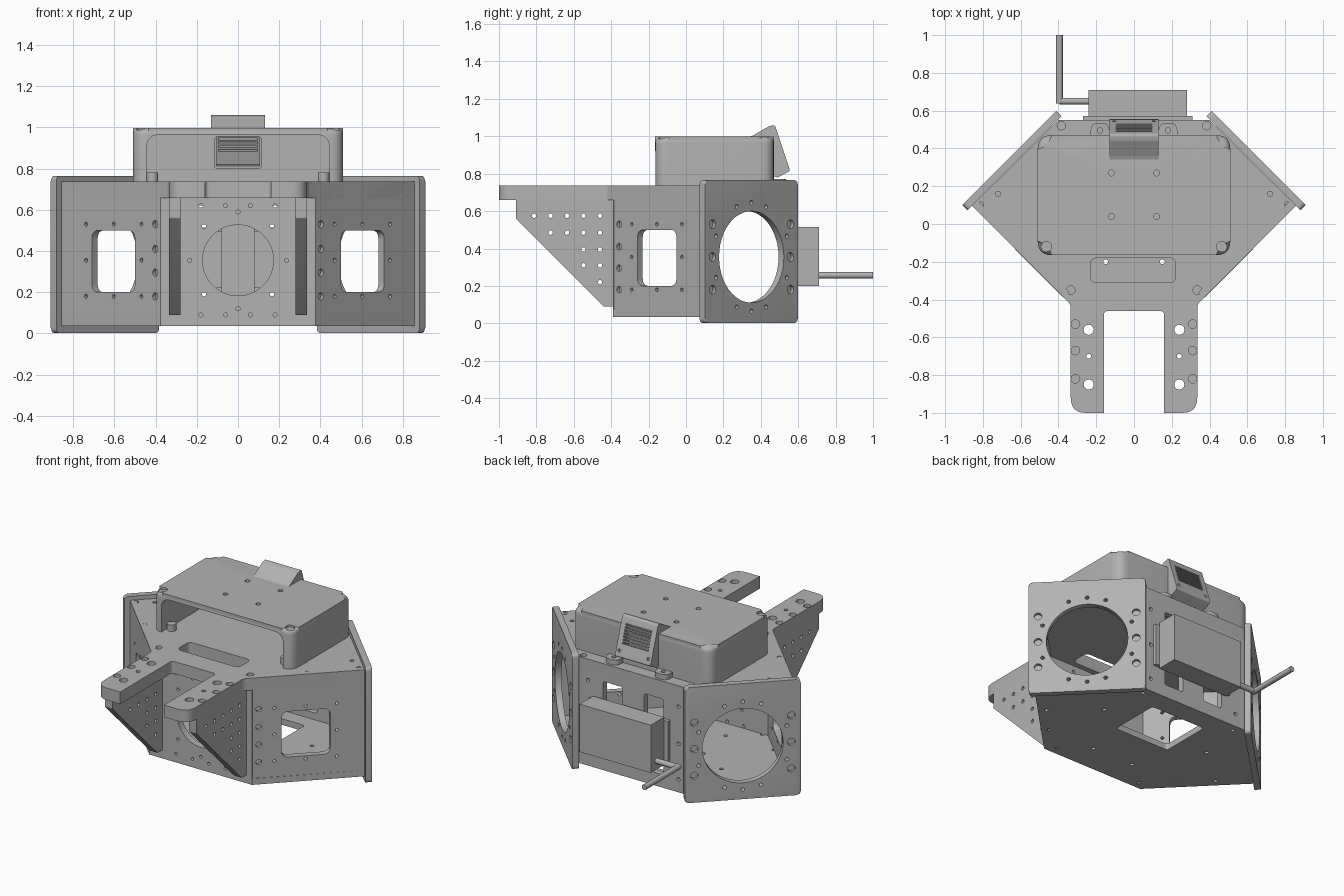
import bpy, bmesh, math
from mathutils import Vector, Matrix

if "Cube" in bpy.data.objects:
    bpy.data.objects.remove(bpy.data.objects["Cube"])

grey = bpy.data.materials.new("plain grey")
grey.use_nodes = True
grey.diffuse_color = (0.45, 0.45, 0.45, 1)
grey.node_tree.nodes["Principled BSDF"].inputs["Base Color"].default_value = (0.45, 0.45, 0.45, 1)

X, Y, Z = Vector((1, 0, 0)), Vector((0, 1, 0)), Vector((0, 0, 1))
D = math.sqrt(0.5)


def frame(origin, u, v):
    """Matrix whose local x, y run along u, v; local z is the outward normal."""
    m = Matrix((u, v, u.cross(v))).transposed().to_4x4()
    m.translation = Vector(origin)
    return m


def rounded(pts, n=6):
    """Polygon from (x, y, corner radius) entries."""
    out = []
    for i, (x, y, r) in enumerate(pts):
        p = Vector((x, y))
        if not r:
            out.append(p)
            continue
        a = (Vector(pts[i - 1][:2]) - p).normalized()
        b = (Vector(pts[(i + 1) % len(pts)][:2]) - p).normalized()
        d = r / math.tan(a.angle(b) / 2)
        for k in range(n + 1):
            t = k / n
            out.append(p + a * d * (1 - t) ** 2 + b * d * t ** 2)
    return out


def rect(x0, y0, x1, y1, r=0.0):
    return rounded([(x0, y0, r), (x1, y0, r), (x1, y1, r), (x0, y1, r)])


def disc(x, y, r):
    n = 48 if r > 0.1 else 12
    return [Vector((x + r * math.cos(k * math.tau / n), y + r * math.sin(k * math.tau / n)))
            for k in range(n)]


def add_prism(bm, pts, w0, w1, m=Matrix()):
    low = [bm.verts.new(m @ Vector((p.x, p.y, w0))) for p in pts]
    top = [bm.verts.new(m @ Vector((p.x, p.y, w1))) for p in pts]
    bm.faces.new(low[::-1])
    cap = bm.faces.new(top)
    for i in range(len(pts)):
        j = (i + 1) % len(pts)
        bm.faces.new((low[i], low[j], top[j], top[i]))
    return cap


def make_object(name, bm):
    bmesh.ops.recalc_face_normals(bm, faces=bm.faces[:])
    me = bpy.data.meshes.new(name)
    bm.to_mesh(me)
    bm.free()
    ob = bpy.data.objects.new(name, me)
    bpy.context.collection.objects.link(ob)
    return ob


def finish(ob):
    ob.data.materials.clear()
    ob.data.materials.append(grey)
    ob.data.shade_smooth()
    ob.data.set_sharp_from_angle(angle=math.radians(32))
    return ob


def cut(ob, cutter_bm):
    """Subtract a mesh from the object and keep the plain result."""
    cutter = make_object("cutter", cutter_bm)
    cutter.hide_render = True
    mod = ob.modifiers.new("cut", 'BOOLEAN')
    mod.object, mod.operation, mod.solver = cutter, 'DIFFERENCE', 'EXACT'
    bpy.context.view_layer.update()
    done = bpy.data.meshes.new_from_object(ob.evaluated_get(bpy.context.evaluated_depsgraph_get()))
    ob.modifiers.clear()
    ob.data = done
    bpy.data.objects.remove(cutter)


def panel(name, outline, depth, m, through=(), recess=(), bevel=0.0):
    """Flat part behind the frame plane, with through cuts and shallow screw recesses."""
    bm = bmesh.new()
    cap = add_prism(bm, outline, -depth, 0)
    if bevel:
        bmesh.ops.bevel(bm, geom=cap.edges[:], offset=bevel, segments=5, profile=0.5, affect='EDGES')
    ob = make_object(name, bm)
    if through or recess:
        bm = bmesh.new()
        for pts in through:
            add_prism(bm, pts, -depth - 0.05, 0.05)
        for x, y, r in recess:
            ring = disc(x, y, r)
            add_prism(bm, ring, -0.02, 0.05)
        cut(ob, bm)
    ob.data.transform(m)
    return finish(ob)


def mirror(ob, name):
    me = ob.data.copy()
    me.transform(Matrix.Scale(-1, 4, X))
    me.flip_normals()
    twin = bpy.data.objects.new(name, me)
    bpy.context.collection.objects.link(twin)
    return finish(twin)


# Top plate with the two forward arms
half = [(0.16, -1, 0), (0.335, -1, 0.08), (0.335, -0.425, 0.05), (0.857, 0.097, 0.02), (0.4, 0.55, 0.02)]
outline = half + [(-x, y, r) for x, y, r in half[::-1]] + [(-0.16, -0.46, 0.025), (0.16, -0.46, 0.025)]
cuts = [rect(-0.23, -0.31, 0.22, -0.18, 0.035)]
screws = []
for s in (1, -1):
    cuts += [disc(s * 0.24, y, r) for y, r in ((-0.56, 0.027), (-0.7, 0.013), (-0.85, 0.027))]
    cuts += [disc(s * 0.59, -0.13, 0.013), disc(s * 0.72, 0.16, 0.013)]
    screws += [(s * 0.31, y, 0.023) for y in (-0.53, -0.67, -0.82)]
    screws += [(s * 0.335, -0.35, 0.023), (s * 0.815, 0.1, 0.018), (s * 0.385, 0.52, 0.022)]
panel("top_plate", rounded(outline), 0.08, frame((0, 0, 0.738), X, Y), cuts, screws)

# Floor plate with a large access opening
floor = [(0.375, -0.39, 0), (0.857, 0.097, 0), (0.4, 0.55, 0)]
floor += [(-x, y, r) for x, y, r in floor[::-1]]
cuts = [rect(-0.2, 0.07, 0.2, 0.41, 0.02)]
for s in (1, -1):
    cuts += [disc(s * x, y, 0.013) for x, y in
             ((0.32, -0.34), (0.5, -0.2), (0.66, -0.03), (0.8, 0.1), (0.15, -0.2), (0.4, 0.2), (0.35, 0.5))]
panel("floor_plate", rounded(floor), 0.04, frame((0, 0, 0.075), X, Y), cuts)

# Front panel with round port
cuts = [disc(0, 0.355, 0.172), disc(0, 0.59, 0.01), disc(0, 0.12, 0.01)]
for s in (1, -1):
    cuts += [disc(s * x, z, 0.01) for x, z in
             ((0.06, 0.62), (0.06, 0.09), (0.18, 0.62), (0.18, 0.09), (0.165, 0.52), (0.165, 0.19), (0.235, 0.355))]
panel("front_panel", rect(-0.375, 0.036, 0.375, 0.66), 0.045, frame((0, -0.39, 0), X, Z), cuts)

# Angled side panels with square windows
cuts = [rect(0.184, 0.2, 0.48, 0.5, 0.045)]
cuts += [disc(u, z, 0.01) for u in (0.14, 0.33, 0.52) for z in (0.18, 0.355, 0.53) if (u, z) != (0.33, 0.355)]
screws = [(0.045, z, 0.018) for z in (0.18, 0.295, 0.41, 0.53)]
side = panel("left_side_panel", rect(0, 0.036, 0.69, 0.737), 0.04,
             frame((0.37, -0.39, 0), Vector((D, D, 0)), Z), cuts, screws)
mirror(side, "right_side_panel")

# Angled rear plates with large round openings
cuts = [disc(0, 0.355, 0.245)]
cuts += [disc(0.29 * math.cos(a), 0.355 + 0.29 * math.sin(a), 0.012)
         for a in (math.radians(22.5 + 45 * k) for k in range(8))]
cuts += [disc(0, z, 0.012) for z in (0.065, 0.645)]
screws = [(s * 0.295, z, 0.024) for s in (1, -1) for z in (0.18, 0.355, 0.53)]
ring = panel("left_rear_plate", rect(-0.352, 0.002, 0.352, 0.765, 0.025), 0.04,
             frame((0.66, 0.35, 0), Vector((-D, D, 0)), Z), cuts, screws, bevel=0.006)
mirror(ring, "right_rear_plate")

# Back panel with two tall windows
cuts = [rect(s * 0.15 - 0.07, 0.12, s * 0.15 + 0.07, 0.62, 0.015) for s in (1, -1)]
cuts += [disc(s * 0.33, z, 0.012) for s in (1, -1) for z in (0.12, 0.355, 0.6)]
panel("back_panel", rect(-0.4, 0.036, 0.4, 0.66), 0.04, frame((0, 0.55, 0), -X, Z), cuts)

# Triangular gussets below the arms
profile = rounded([(-0.91, 0.66, 0), (-0.91, 0.56, 0.01), (-0.44, 0.09, 0.01), (-0.385, 0.09, 0), (-0.385, 0.66, 0)])
rows = ((0.575, 5), (0.485, 4), (0.395, 2), (0.31, 2), (0.22, 1))
cuts = [disc(-0.46 - 0.088 * k, z, 0.012) for z, count in rows for k in range(count)]
gusset = panel("left_gusset", profile, 0.055, frame((0.335, 0, 0), Y, Z), cuts)
mirror(gusset, "right_gusset")

# Hood: rounded shell, open at the front, with a vent opening at the rear
cuts = [disc(s * 0.12, y, 0.016) for s in (1, -1) for y in (0.04, 0.27)]
hood = panel("hood", rect(-0.51, -0.165, 0.51, 0.47, 0.075), 0.262, frame((0, 0, 0.998), X, Y), bevel=0.035)
bm = bmesh.new()
facing = frame((0, 0, 0), X, Z)
add_prism(bm, rect(-0.445, 0.6, 0.445, 0.965, 0.07), -0.43, 0.3, facing)
cut(hood, bm)
bm = bmesh.new()
add_prism(bm, rect(-0.115, 0.8, 0.115, 0.955, 0.02), -0.6, -0.38, facing)
for pts in cuts:
    add_prism(bm, pts, 0.9, 1.1)
for s in (1, -1):
    add_prism(bm, disc(s * 0.465, -0.12, 0.028), 0.985, 1.1)
cut(hood, bm)
finish(hood)

# Vent housing with slatted grille
sidewise = frame((0, 0, 0), Y, Z)
profile = [(0.31, 0.985, 0), (0.44, 0.985, 0), (0.455, 0.79, 0), (0.49, 0.78, 0),
           (0.557, 0.815, 0.012), (0.475, 1.062, 0.015), (0.44, 1.052, 0.03), (0.36, 1.005, 0.04)]
bm = bmesh.new()
add_prism(bm, rounded(profile), -0.13, 0.13, sidewise)
vent = make_object("vent_housing", bm)
bm = bmesh.new()
pocket = rounded([(0.42, 0.81, 0), (0.515, 0.82, 0), (0.46, 0.985, 0), (0.42, 0.985, 0)])
add_prism(bm, pocket, -0.105, 0.105, sidewise)
cut(vent, bm)
bm = bmesh.new()
grille = frame((0, 0.516, 0.938), -X, Vector((0, -0.316, 0.949)))
for k in range(7):
    v = -0.045 + 0.019 * k
    add_prism(bm, rect(-0.095, v, 0.095, v + 0.011), -0.045, 0.05, grille)
for s in (1, -1):
    add_prism(bm, disc(s * 0.105, -0.09, 0.01), -0.015, 0.05, grille)
cut(vent, bm)
finish(vent)

# Mounting lugs behind and inside the hood
for s, label in ((1, "left"), (-1, "right")):
    panel(label + "_rear_lug", rect(s * 0.18 - 0.05, 0.43, s * 0.18 + 0.05, 0.535, 0.045), 0.04,
          frame((0, 0, 0.772), X, Y), [disc(s * 0.18, 0.495, 0.014)])
    panel(label + "_front_lug", disc(s * 0.415, -0.1, 0.028), 0.05, frame((0, 0, 0.78), X, Y))

# Rear box on a thin flange
panel("rear_box", rect(-0.28, 0.2, 0.24, 0.515), 0.14, frame((0, 0.71, 0), -X, Z))
panel("rear_box_flange", rect(-0.31, 0.22, 0.27, 0.495), 0.025, frame((0, 0.573, 0), -X, Z))

# Bent rod from the side of the box
bm = bmesh.new()
add_prism(bm, disc(0.65, 0.257, 0.018), -0.395, -0.23, sidewise)
add_prism(bm, disc(-0.395, 0.257, 0.018), -1.0, -0.637, facing)
finish(make_object("bent_rod", bm))
